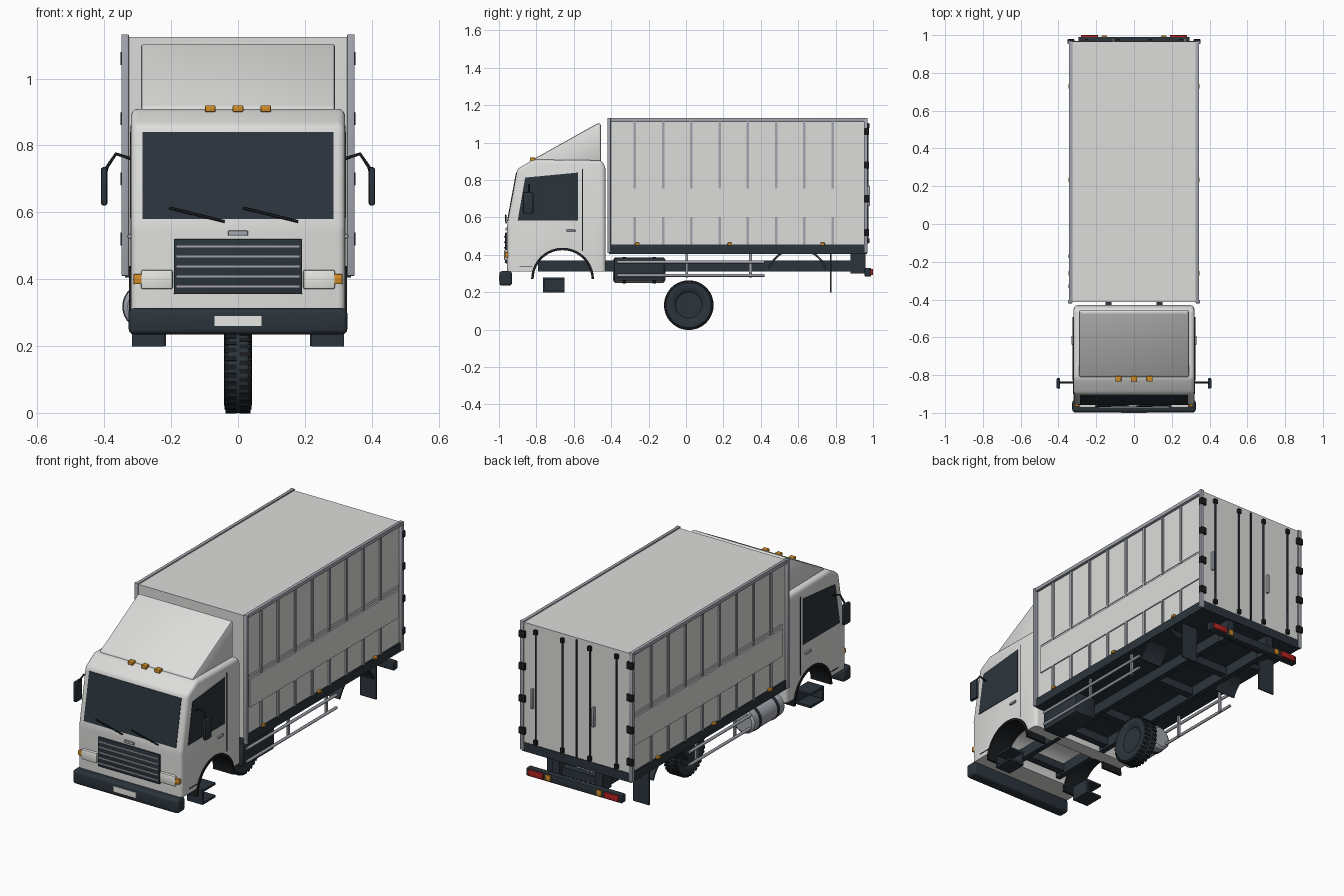
import bpy, bmesh, math
from mathutils import Matrix, Vector

if "Cube" in bpy.data.objects:
    bpy.data.objects.remove(bpy.data.objects["Cube"])


def material(name, r, g, b):
    m = bpy.data.materials.new(name)
    m.diffuse_color = (r, g, b, 1)
    m.use_nodes = True
    m.node_tree.nodes["Principled BSDF"].inputs["Base Color"].default_value = m.diffuse_color
    return m


WHITE = material("body_white", 0.72, 0.73, 0.71)
GREY = material("trim_grey", 0.36, 0.38, 0.42)
DARK = material("dark_slate", 0.024, 0.034, 0.044)
BLACK = material("black_rubber", 0.01, 0.012, 0.014)
ORANGE = material("marker_orange", 0.65, 0.27, 0.02)
RED = material("tail_red", 0.45, 0.015, 0.015)
LAMP = material("lamp_white", 0.8, 0.8, 0.76)


def finish(bm, name, mat, mirror=False):
    bmesh.ops.recalc_face_normals(bm, faces=bm.faces[:])
    me = bpy.data.meshes.new(name)
    bm.to_mesh(me)
    bm.free()
    me.materials.append(mat)
    ob = bpy.data.objects.new(name, me)
    bpy.context.collection.objects.link(ob)
    if mirror:
        ob.modifiers.new("mirror", 'MIRROR')
    return ob


def bevel(bm, width, segments):
    if width:
        bmesh.ops.bevel(bm, geom=bm.edges[:], offset=width, segments=segments,
                        profile=0.5, affect='EDGES', clamp_overlap=True)


def boxes(name, mat, items, mirror=False, bev=0, seg=2):
    """One object from boxes given as (x0, x1, y0, y1, z0, z1)."""
    bm = bmesh.new()
    for x0, x1, y0, y1, z0, z1 in items:
        mtx = Matrix.Translation(((x0 + x1) / 2, (y0 + y1) / 2, (z0 + z1) / 2))
        mtx = mtx @ Matrix.Diagonal((x1 - x0, y1 - y0, z1 - z0, 1))
        bmesh.ops.create_cube(bm, size=1, matrix=mtx)
    bevel(bm, bev, seg)
    return finish(bm, name, mat, mirror)


def prism(name, mat, profile, x0, x1, mirror=False, bev=0, seg=3, floor=None):
    """Side profile of (y, z) points pulled along x."""
    bm = bmesh.new()
    face = bm.faces.new([bm.verts.new((x0, y, z)) for y, z in profile])
    out = bmesh.ops.extrude_face_region(bm, geom=[face])["geom"]
    bmesh.ops.translate(bm, vec=(x1 - x0, 0, 0),
                        verts=[v for v in out if isinstance(v, bmesh.types.BMVert)])
    bmesh.ops.recalc_face_normals(bm, faces=bm.faces[:])
    bevel(bm, bev, seg)
    if floor is not None:
        cut = bmesh.ops.bisect_plane(bm, geom=bm.verts[:] + bm.edges[:] + bm.faces[:],
                                     plane_co=(0, 0, floor), plane_no=(0, 0, -1),
                                     clear_outer=True)["geom_cut"]
        bmesh.ops.edgeloop_fill(bm, edges=[e for e in cut if isinstance(e, bmesh.types.BMEdge)])
    return finish(bm, name, mat, mirror)


def lathe(name, mat, profile, centre, steps=40):
    """(x, radius) profile spun about a line along x."""
    bm = bmesh.new()
    vs = [bm.verts.new((x, 0, r)) for x, r in profile]
    es = [bm.edges.new(p) for p in zip(vs, vs[1:])]
    bmesh.ops.spin(bm, geom=vs + es, cent=(0, 0, 0), axis=(1, 0, 0),
                   angle=math.tau, steps=steps)
    bmesh.ops.remove_doubles(bm, verts=bm.verts[:], dist=1e-5)
    bmesh.ops.translate(bm, verts=bm.verts[:], vec=centre)
    return finish(bm, name, mat)


def tubes(name, mat, paths, radius, mirror=False):
    cu = bpy.data.curves.new(name, 'CURVE')
    cu.dimensions = '3D'
    cu.bevel_depth, cu.bevel_resolution, cu.use_fill_caps = radius, 2, True
    for path in paths:
        for s in ((1, -1) if mirror else (1,)):
            sp = cu.splines.new('POLY')
            sp.points.add(len(path) - 1)
            for p, (x, y, z) in zip(sp.points, path):
                p.co = (x * s, y, z, 1)
    cu.materials.append(mat)
    bpy.context.collection.objects.link(bpy.data.objects.new(name, cu))


def arch(cy, cz, r0, r1, a0, a1, n=20):
    a = [math.radians(a0 + (a1 - a0) * i / n) for i in range(n + 1)]
    return ([(cy + r1 * math.cos(t), cz + r1 * math.sin(t)) for t in a]
            + [(cy + r0 * math.cos(t), cz + r0 * math.sin(t)) for t in reversed(a)])


# Cab shell with rounded edges and the wheel arch cut through
cab = prism("cab", WHITE, [(-.957, .22), (-.957, .56), (-.902, .86), (-.815, .91),
                           (-.45, .905), (-.43, .87), (-.43, .22)],
            -.32, .32, bev=.03, floor=.31)
bm = bmesh.new()
bmesh.ops.create_cone(bm, cap_ends=True, segments=48, radius1=.16, radius2=.16, depth=1,
                      matrix=Matrix.Translation((0, -.66, .27)) @ Matrix.Rotation(math.pi / 2, 4, 'Y'))
cutter = finish(bm, "arch_cutter", WHITE)
mod = cab.modifiers.new("arch", 'BOOLEAN')
mod.object, mod.operation, mod.solver = cutter, 'DIFFERENCE', 'EXACT'
bpy.context.view_layer.objects.active = cab
bpy.ops.object.modifier_apply(modifier="arch")
bpy.data.objects.remove(cutter)

prism("roof_fairing", WHITE, [(-.81, .895), (-.81, .915), (-.47, 1.105), (-.455, 1.1), (-.455, .895)],
      -.29, .29, bev=.008, seg=2)
prism("front_fender", BLACK, arch(-.66, .27, .155, .168, 0, 180), .2, .326, mirror=True)

# Cab glass and door details
prism("windshield", DARK, [(-.957, .58), (-.909, .84), (-.899, .84), (-.947, .58)], -.285, .285)
prism("side_window", DARK, [(-.9, .583), (-.86, .813), (-.577, .84), (-.577, .583)],
      .316, .323, mirror=True)
boxes("door_seam", BLACK, [(.316, .3215, -.557, -.552, .42, .86),
                           (.316, .3215, -.89, -.82, .334, .339)], mirror=True)
boxes("door_handle", GREY, [(.318, .33, -.64, -.592, .522, .535)], mirror=True, bev=.003)
tubes("wipers", BLACK, [[(x, -.965, .613), (x + .165, -.962, .572)] for x in (-.205, .015)], .004)

# Cab front
boxes("grille", DARK, [(-.192, .192, -.967, -.94, .355, .52)], bev=.004)
boxes("grille_slats", GREY, [(-.186, .186, -.973, -.96, z, z + .009)
                             for z in (.373, .403, .433, .463, .493)])
boxes("front_badge_plate", GREY, [(-.03, .03, -.966, -.95, .53, .545)], bev=.003)
boxes("headlight", LAMP, [(.195, .29, -.972, -.93, .37, .428)], mirror=True, bev=.006)
boxes("turn_signal", ORANGE, [(.285, .313, -.968, -.925, .385, .415)], mirror=True, bev=.004)
boxes("front_bumper", DARK, [(-.327, .327, -.998, -.93, .235, .313)], bev=.015, seg=3)
boxes("number_plate", LAMP, [(-.07, .07, -1, -.99, .26, .29)])
boxes("roof_markers", ORANGE, [(x - .016, x + .016, -.835, -.805, .9, .92)
                               for x in (-.083, 0, .083)], bev=.004)

# Mirrors and steps
tubes("mirror_arm", BLACK, [[(.31, -.84, .757), (.365, -.84, .775), (.392, -.84, .735),
                             (.4, -.84, .7)]], .005, mirror=True)
boxes("wing_mirror", DARK, [(.391, .41, -.872, -.815, .62, .735)], mirror=True, bev=.007)
boxes("cab_step", DARK, [(.22, .317, -.765, -.65, .198, .21), (.22, .317, -.765, -.65, .268, .28),
                         (.22, .232, -.765, -.65, .2, .28), (.22, .317, -.765, -.755, .2, .28)],
      mirror=True)

# Cargo box: shell, floor and edge frame
boxes("cargo_box", WHITE, [(-.33, .33, -.412, .965, .44, 1.125)])
boxes("cargo_floor", DARK, [(-.338, .338, -.412, .968, .405, .455)])
boxes("cargo_frame", GREY, [(.326, .349, -.42, -.402, .41, 1.132), (.326, .349, .952, .97, .41, 1.132),
                            (.326, .345, -.42, .97, 1.11, 1.132)], mirror=True, bev=.003)
ribs = [-.273 + .151 * i for i in range(8)]
boxes("side_ribs", GREY, [(.325, .338, y - .007, y + .007, z0, z1)
                          for y in ribs for z0, z1 in ((.455, .602), (.755, 1.11))], mirror=True)
boxes("side_panel", WHITE, [(.325, .337, -.375, .943, .6, .755),
                            (.325, .334, -.375, .943, .768, .78)], mirror=True)
boxes("side_markers", ORANGE, [(.33, .348, y - .012, y + .012, .45, .465)
                               for y in (-.26, .235, .73)], mirror=True, bev=.003)

# Rear doors
bars = (.085, .25)
boxes("door_gap", BLACK, [(-.004, .004, .96, .969, .455, 1.115)])
tubes("lock_bars", DARK, [[(x, .971, .46), (x, .971, 1.105)] for x in bars], .005, mirror=True)
boxes("lock_ends", BLACK, [(x - .01, x + .01, .962, .98, z - .012, z + .012)
                           for x in bars for z in (.475, 1.09)], mirror=True)
boxes("lock_handles", GREY, [(x - .006, x + .006, .964, .984, .66, .77) for x in (.27, -.11)], bev=.003)
boxes("door_hinges", BLACK, [(.315, .352, .955, .979, z - .02, z + .02)
                             for z in (.52, .7, .88, 1.06)], mirror=True, bev=.004)

# Chassis, side guards, tank and battery box
boxes("chassis_rail", DARK, [(.12, .15, -.79, .95, .31, .37)], mirror=True)
boxes("cross_members", DARK, [(-.125, .125, y, y + .04, .32, .365)
                              for y in (-.76, -.4, -.15, .3, .58, .9)])
tubes("side_guard", GREY, [[(.315, -.37, z), (.315, .42, z)] for z in (.29, .362)], .008, mirror=True)
boxes("guard_posts", GREY, [(.3, .312, y - .007, y + .007, .28, .41) for y in (.005, .345)], mirror=True)
boxes("battery_box", DARK, [(.17, .305, -.385, -.115, .262, .385)], bev=.006)
lathe("fuel_tank", GREY, [(-.14, 0), (-.14, .055), (-.13, .068), (.13, .068), (.14, .055), (.14, 0)],
      (0, 0, 0)).matrix_world = Matrix.Translation((-.275, -.25, .318)) @ Matrix.Rotation(math.pi / 2, 4, 'Z')
for i, y in enumerate((-.33, -.17)):
    lathe("tank_strap_%d" % i, DARK, [(-.009, .06), (-.009, .071), (.009, .071), (.009, .06)],
          (0, 0, 0)).matrix_world = Matrix.Translation((-.275, y, .318)) @ Matrix.Rotation(math.pi / 2, 4, 'Z')

# Rear fenders, mudflaps, bumper and lamps
prism("rear_fender", DARK, arch(.595, .27, .157, .168, 21, 159), .19, .32, mirror=True)
boxes("mudflap", DARK, [(.215, .315, .77, .777, .2, .41)], mirror=True)
boxes("rear_bumper", DARK, [(-.295, .295, .955, .99, .285, .33)], bev=.004)
boxes("bumper_bracket", DARK, [(.11, .155, .88, .96, .3, .41)], mirror=True)
boxes("tail_lamp", RED, [(.19, .28, .975, 1, .292, .325)], mirror=True, bev=.003)
boxes("rear_signal", ORANGE, [(.143, .172, .975, .997, .292, .325)], mirror=True, bev=.003)

# Single wheel under the middle
half = [(.028, 0), (.028, .07), (.036, .078), (.042, .1), (.04, .12), (.03, .131)]
lathe("wheel", DARK, half + [(-x, r) for x, r in reversed(half)], (0, .015, .131), 48)
bm = bmesh.new()
for i in range(32):
    for s in (-1, 1):
        m = (Matrix.Translation((0, .015, .131)) @ Matrix.Rotation(math.tau * (i + s * .25) / 32, 4, 'X')
             @ Matrix.Translation((s * .021, 0, .127)) @ Matrix.Diagonal((.032, .014, .011, 1)))
        bmesh.ops.create_cube(bm, size=1, matrix=m)
finish(bm, "wheel_tread", BLACK)

# Smooth shading with sharp edges kept
bpy.ops.object.select_all(action='DESELECT')
for ob in bpy.context.scene.objects:
    if ob.type == 'MESH':
        ob.select_set(True)
bpy.context.view_layer.objects.active = cab
bpy.ops.object.shade_smooth_by_angle(angle=math.radians(35))
